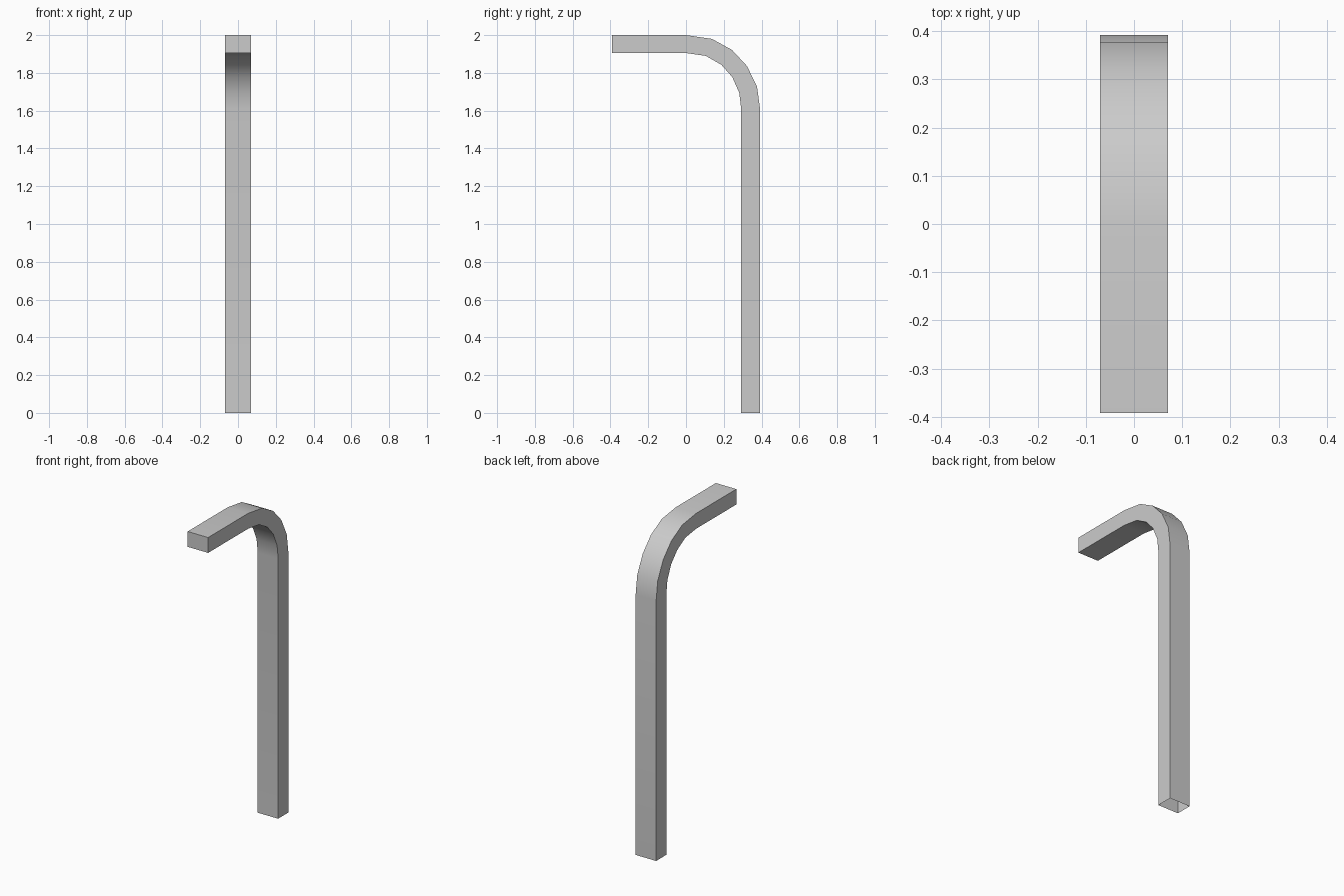
import bpy, bmesh, math

if "Cube" in bpy.data.objects:
    bpy.data.objects.remove(bpy.data.objects["Cube"])

HALF_W = 0.07
# side profile (y, z): outer edge and matching inner edge, from front tip to foot
OUTER = [(-0.392, 2.0), (0, 2.0), (0.137, 1.98), (0.243, 1.922),
         (0.323, 1.836), (0.376, 1.727), (0.392, 1.61), (0.392, 0)]
INNER = [(-0.392, 1.905), (0, 1.905), (0.105, 1.89), (0.187, 1.843),
         (0.245, 1.778), (0.282, 1.694), (0.292, 1.61), (0.292, 0)]

# sweep a rectangular section along the bend
bm = bmesh.new()
rings = []
for o, i in zip(OUTER, INNER):
    corners = [(-HALF_W, *o), (HALF_W, *o), (HALF_W, *i), (-HALF_W, *i)]
    rings.append([bm.verts.new(c) for c in corners])
for a, b in zip(rings, rings[1:]):
    for k in range(4):
        n = (k + 1) % 4
        bm.faces.new((a[k], a[n], b[n], b[k]))
bm.faces.new(rings[0])
foot = bm.faces.new(rings[-1])
bmesh.ops.recalc_face_normals(bm, faces=bm.faces[:])

# the foot end is open
bmesh.ops.delete(bm, geom=[foot], context='FACES_ONLY')

mesh = bpy.data.meshes.new("bent_post")
bm.to_mesh(mesh)
bm.free()
post = bpy.data.objects.new("bent_post", mesh)
bpy.context.collection.objects.link(post)

# smooth bend, sharp long edges
bpy.context.view_layer.objects.active = post
post.select_set(True)
bpy.ops.object.shade_smooth_by_angle(angle=math.radians(35))
